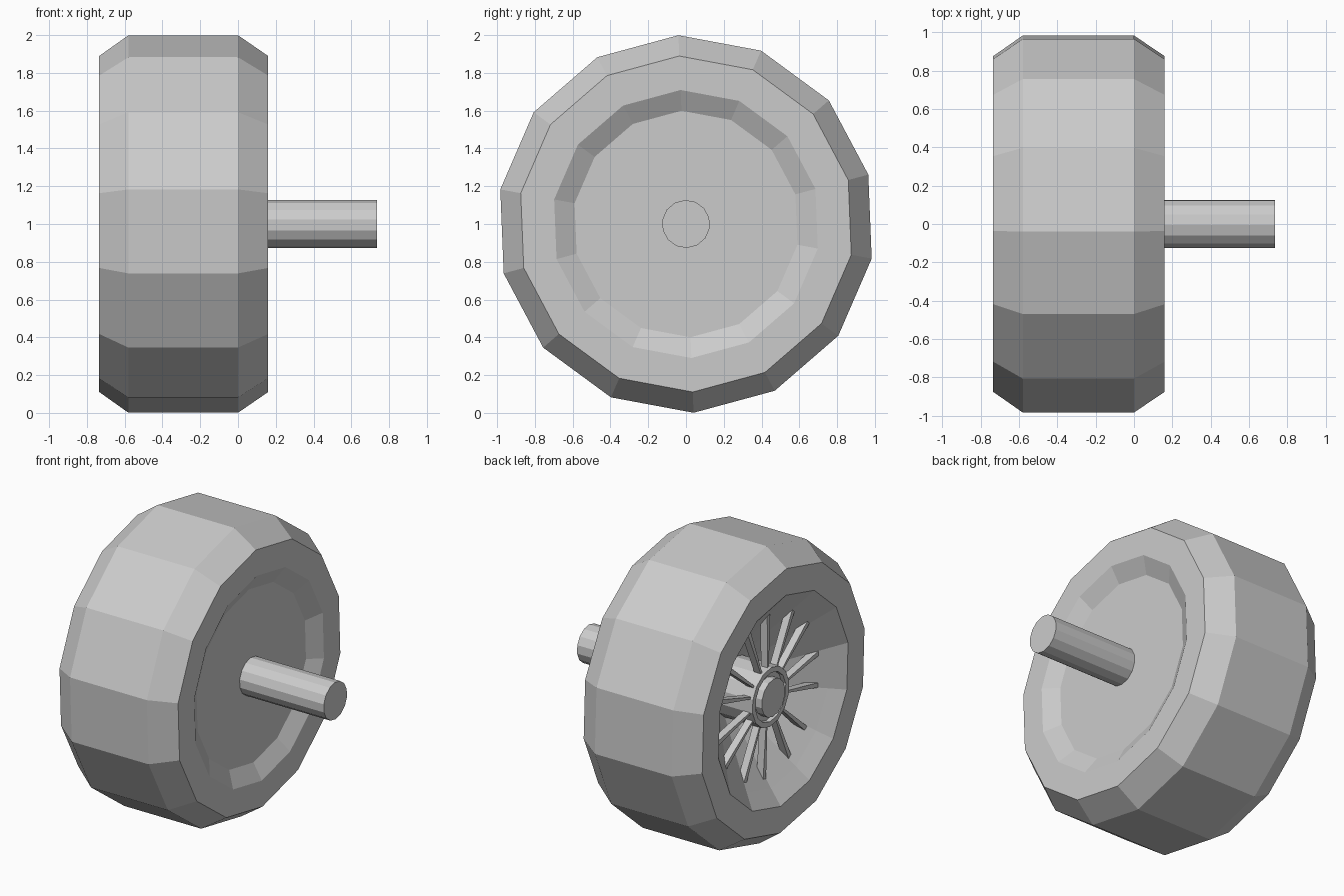
import bpy, bmesh, math
from mathutils import Vector

if "Cube" in bpy.data.objects:
    bpy.data.objects.remove(bpy.data.objects["Cube"])

N = 14                       # sides around the wheel
A0 = math.radians(92.3)      # angle of the first corner, near the top
STEP = 2 * math.pi / N

grey = bpy.data.materials.new("light_grey")
grey.diffuse_color = (0.6, 0.6, 0.6, 1)
grey.use_nodes = True
grey.node_tree.nodes["Principled BSDF"].inputs["Base Color"].default_value = grey.diffuse_color


def pt(x, r, a):
    return Vector((x, r * math.cos(a), 1 + r * math.sin(a)))


def finish(name, bm):
    bmesh.ops.remove_doubles(bm, verts=bm.verts, dist=1e-5)
    bmesh.ops.recalc_face_normals(bm, faces=bm.faces)
    me = bpy.data.meshes.new(name)
    bm.to_mesh(me)
    bm.free()
    me.materials.append(grey)
    ob = bpy.data.objects.new(name, me)
    bpy.context.collection.objects.link(ob)
    return ob


def revolve(name, profile, closed=False):
    """Spin an (x, radius) profile round the axle line; open ends get caps."""
    bm = bmesh.new()
    rings = [[bm.verts.new(pt(x, r, A0 + i * STEP)) for i in range(N)] for x, r in profile]
    pairs = list(zip(rings, rings[1:]))
    if closed:
        pairs.append((rings[-1], rings[0]))
    else:
        bm.faces.new(rings[0])
        bm.faces.new(rings[-1])
    for a, b in pairs:
        for i in range(N):
            j = (i + 1) % N
            bm.faces.new((a[i], a[j], b[j], b[i]))
    return finish(name, bm)


def prism(bm, corners, x0, x1):
    """Plate with a (y, z) outline, between two x positions."""
    a = [bm.verts.new((x0, y, z)) for y, z in corners]
    b = [bm.verts.new((x1, y, z)) for y, z in corners]
    n = len(corners)
    bm.faces.new(a)
    bm.faces.new(b)
    for i in range(n):
        j = (i + 1) % n
        bm.faces.new((a[i], a[j], b[j], b[i]))


# tyre with back plate and the dished inside of the rim
revolve("tyre_and_rim", [(0.10, 0.60), (0.16, 0.71), (0.16, 0.89), (0.0, 1.0),
                         (-0.58, 1.0), (-0.735, 0.89), (-0.735, 0.71),
                         (-0.66, 0.61), (-0.36, 0.20)])

# axle through the wheel
revolve("axle", [(-0.66, 0.127), (0.735, 0.127)])

# hub collar around the axle
revolve("hub_collar", [(-0.35, 0.20), (-0.64, 0.20), (-0.64, 0.165),
                       (-0.61, 0.165), (-0.61, 0.12), (-0.35, 0.12)], closed=True)

# seven wedge-shaped spoke frames: two tapered bars joined by an outer bar
bm = bmesh.new()
for k in range(7):
    a = A0 + (2 * k - 1) * STEP
    b = a + STEP
    p = [pt(0, r, t).yz for r, t in ((0.19, a), (0.61, a), (0.61, b), (0.19, b))]
    u = (p[2] - p[1]).normalized()
    mid = (p[1] + p[2]) / 2 - Vector((0, 1))
    m = mid.normalized() * 0.025
    prism(bm, [p[0], p[1], p[1] + u * 0.035, p[0] + u * 0.015], -0.62, -0.57)
    prism(bm, [p[3], p[2], p[2] - u * 0.035, p[3] - u * 0.015], -0.62, -0.57)
    prism(bm, [p[1], p[2], p[2] - m, p[1] - m], -0.615, -0.575)
finish("spokes", bm)
